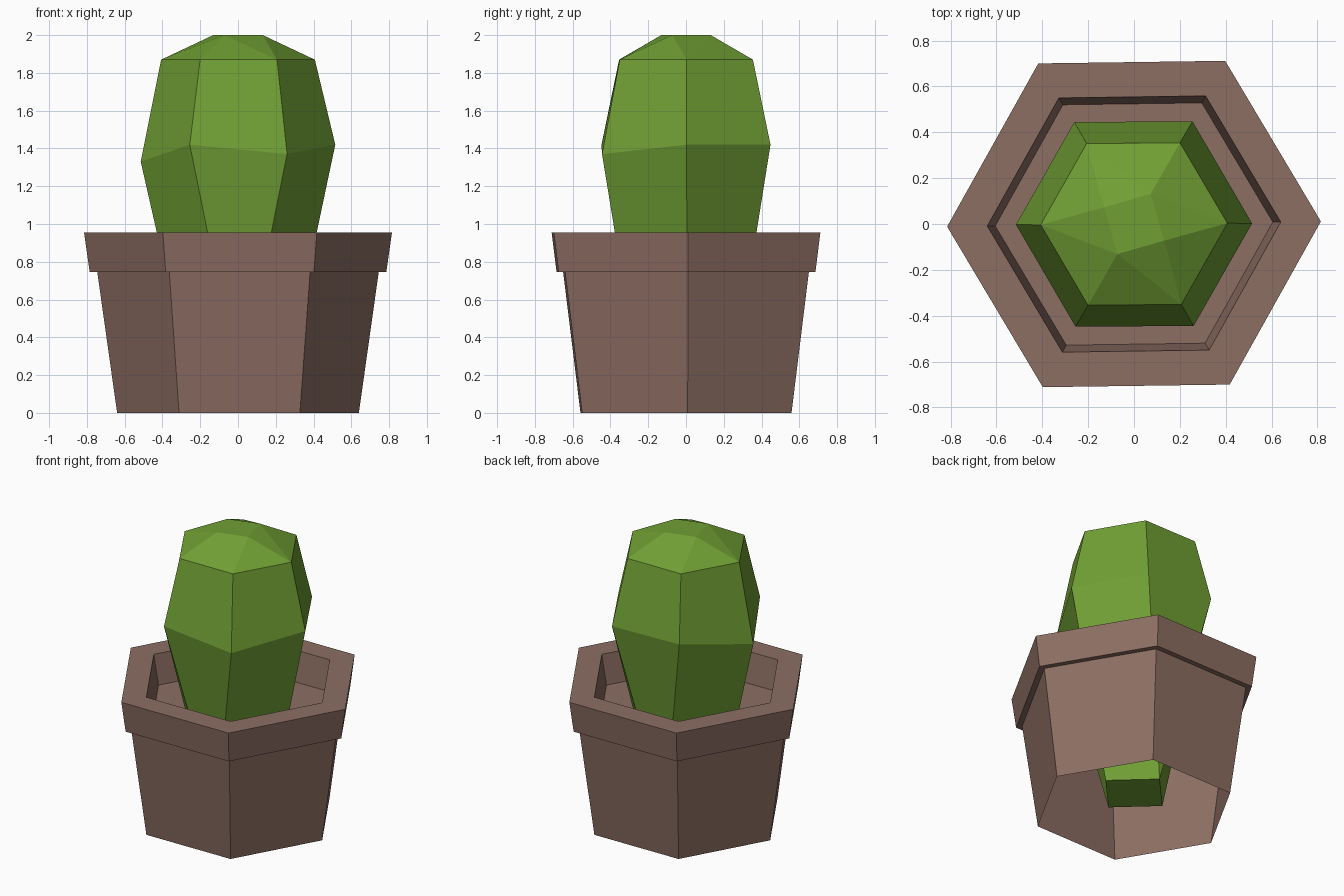
import bpy, bmesh
from math import cos, sin, radians

if "Cube" in bpy.data.objects:
    bpy.data.objects.remove(bpy.data.objects["Cube"])


def material(name, color):
    m = bpy.data.materials.new(name)
    m.diffuse_color = (*color, 1)
    m.use_nodes = True
    m.node_tree.nodes["Principled BSDF"].inputs["Base Color"].default_value = m.diffuse_color
    return m


def finish(bm, name, mat):
    bmesh.ops.recalc_face_normals(bm, faces=bm.faces)
    mesh = bpy.data.meshes.new(name)
    bm.to_mesh(mesh)
    bm.free()
    mesh.materials.append(mat)
    obj = bpy.data.objects.new(name, mesh)
    bpy.context.collection.objects.link(obj)


def ring(bm, radius, heights, sides=6, turn=0.8):
    """Polygon of vertices; one height per corner."""
    angles = [radians(turn + 360 * i / sides) for i in range(sides)]
    return [bm.verts.new((radius * cos(a), radius * sin(a), z))
            for a, z in zip(angles, heights)]


brown = material("clay brown", (0.266, 0.156, 0.125))
green = material("cactus green", (0.162, 0.347, 0.034))

# Pot: open-bottomed hexagonal wall, overhanging rim, inner wall and soil
bm = bmesh.new()
profile = [(0.64, 0), (0.745, 0.745), (0.785, 0.745),
           (0.815, 0.955), (0.64, 0.955), (0.605, 0.75)]
rings = [ring(bm, r, [z] * 6) for r, z in profile]
for a, b in zip(rings, rings[1:]):
    for i in range(6):
        j = (i + 1) % 6
        bm.faces.new((a[i], a[j], b[j], b[i]))
bm.faces.new(rings[-1])
finish(bm, "pot", brown)

# Cactus: square root end, uneven hexagonal waist, hexagonal shoulder, square tip
bm = bmesh.new()
root = ring(bm, 0.24, [0.12] * 4, sides=4, turn=2)
waist = ring(bm, 0.515, [1.42, 1.42, 1.43, 1.33, 1.42, 1.37], turn=0.3)
shoulder = ring(bm, 0.407, [1.87] * 6, turn=0.5)
tip = ring(bm, 0.15, [2.0] * 4, sides=4, turn=-29)

# Two root corners each gather a pair of waist corners
to_root = [0, 1, 1, 2, 3, 3]
for i in range(6):
    j = (i + 1) % 6
    bm.faces.new((waist[i], waist[j], shoulder[j], shoulder[i]))
    low = [root[to_root[i]]]
    if to_root[i] != to_root[j]:
        low.append(root[to_root[j]])
    bm.faces.new((*low, waist[j], waist[i]))
bm.faces.new(root)

# Domed cap over the shoulder
cap = bmesh.ops.convex_hull(bm, input=shoulder + tip)
flat = [f for f in bm.faces if all(abs(v.co.z - 1.87) < 1e-4 for v in f.verts)]
bmesh.ops.delete(bm, geom=flat, context='FACES')
finish(bm, "cactus", green)
